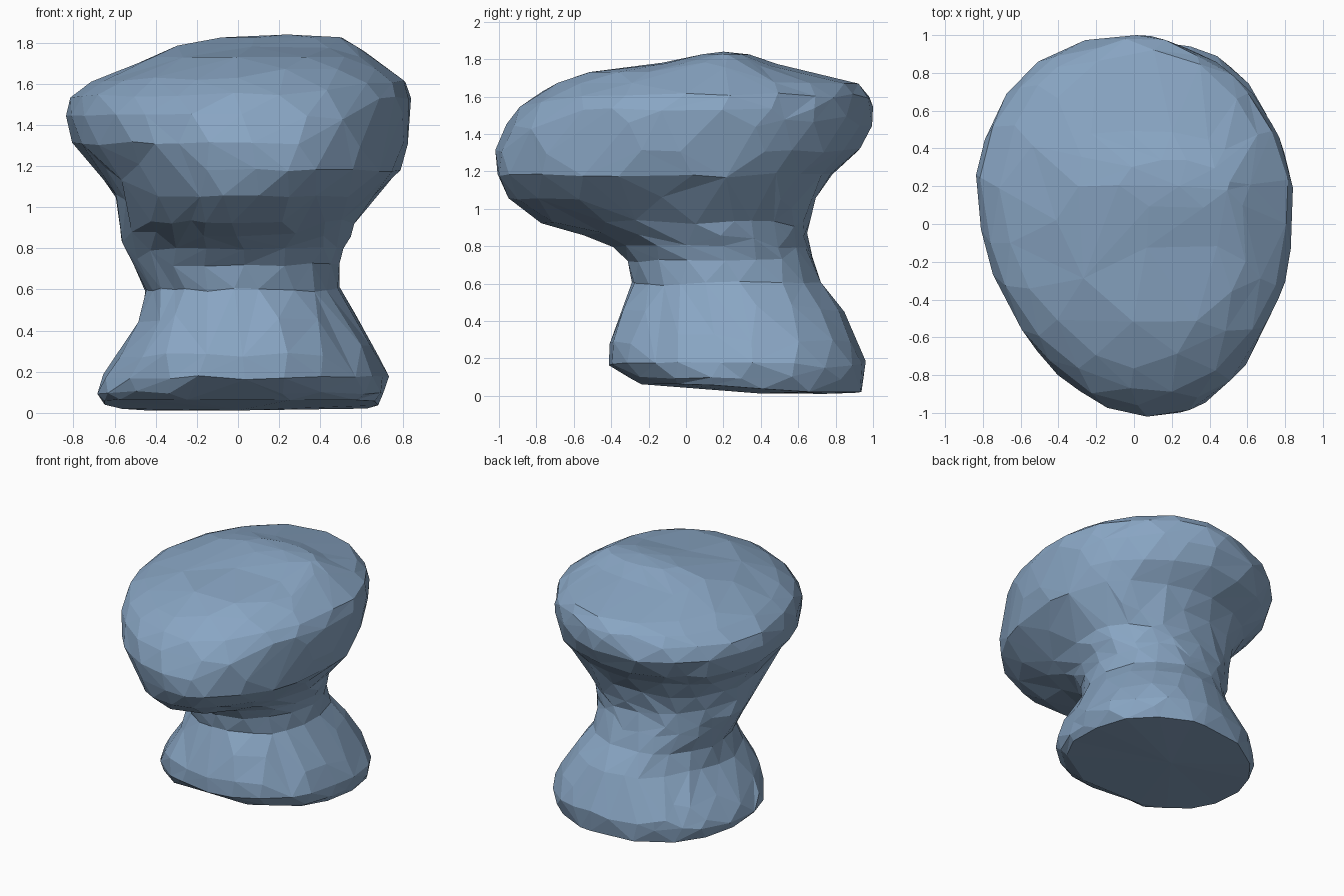
import bpy, bmesh, math, random

if "Cube" in bpy.data.objects:
    bpy.data.objects.remove(bpy.data.objects["Cube"])

random.seed(4)
SEG = 36

# Horizontal sections: z, x left, x right, y front, y back, y of widest point
SECTIONS = [
    (0.05, -0.66, 0.68, -0.24, 0.93, 0.30),
    (0.10, -0.68, 0.71, -0.32, 0.95, 0.30),
    (0.17, -0.66, 0.72, -0.41, 0.95, 0.30),
    (0.28, -0.59, 0.67, -0.41, 0.91, 0.28),
    (0.45, -0.48, 0.58, -0.35, 0.83, 0.25),
    (0.60, -0.45, 0.50, -0.28, 0.73, 0.23),
    (0.72, -0.51, 0.49, -0.31, 0.68, 0.22),
    (0.80, -0.55, 0.51, -0.39, 0.66, 0.20),
    (0.86, -0.57, 0.54, -0.54, 0.65, 0.18),
    (0.93, -0.58, 0.57, -0.79, 0.66, 0.15),
    (1.05, -0.60, 0.67, -0.95, 0.70, 0.15),
    (1.18, -0.69, 0.78, -1.00, 0.78, 0.15),
    (1.31, -0.81, 0.81, -1.00, 0.93, 0.18),
    (1.45, -0.84, 0.83, -0.95, 1.00, 0.20),
    (1.54, -0.81, 0.83, -0.88, 0.99, 0.20),
    (1.61, -0.71, 0.81, -0.79, 0.97, 0.20),
    (1.67, -0.57, 0.73, -0.68, 0.92, 0.20),
    (1.73, -0.43, 0.65, -0.53, 0.66, 0.20),
    (1.775, -0.32, 0.59, -0.16, 0.48, 0.20),
    (1.825, -0.08, 0.50, 0.08, 0.34, 0.21),
]
# Bulge of the four diagonals: back right, back left, front left, front right
FOOT = (0.06, -0.06, 0.06, 0.01)
LOBE = (0.0, 0.0, -0.07, -0.04)
HEAD = (-0.05, -0.01, -0.04, 0.07)

blue = bpy.data.materials.new("slate blue")
blue.diffuse_color = (0.25, 0.38, 0.55, 1)
blue.use_nodes = True
blue.node_tree.nodes["Principled BSDF"].inputs["Base Color"].default_value = blue.diffuse_color


def clamp(v):
    return max(0.0, min(1.0, v))


def bulge(z, quadrant):
    foot = clamp((0.62 - z) / 0.25)
    lobe = clamp(1 - abs(z - 0.93) / 0.15)
    head = clamp((z - 1.0) / 0.2)
    return FOOT[quadrant] * foot + LOBE[quadrant] * lobe + HEAD[quadrant] * head


def ring(bm, i, section):
    z, xl, xr, yf, yb, ym = section
    verts = []
    xc = (xl + xr) / 2
    for k in range(SEG):
        a = 2 * math.pi * (k + 0.5 * (i % 2)) / SEG
        c, s = math.cos(a), math.sin(a)
        quadrant = (0 if c > 0 else 1) if s > 0 else (3 if c > 0 else 2)
        f = 1 + bulge(z, quadrant) * abs(math.sin(2 * a))
        # slightly squared at the back, egg-shaped towards the front
        p = 0.9 if s > 0 else 1.0
        if s <= 0 and z < 0.12:     # sole keeps its front corners
            p = 0.85
        x = xc + f * math.copysign(abs(c) ** p, c) * (xr - xl) / 2
        y = ym + f * (s * (yb - ym) if s > 0 else s * (ym - yf))
        h = z
        if i == 0:                  # sole slopes down to the back
            h = max(0.0, 0.06 - 0.075 * (y + 0.25)) + 0.06 * x * x
            h += 0.1 * max(0, y - 0.75)
        r = 0.010
        verts.append(bm.verts.new((x + random.uniform(-r, r),
                                   y + random.uniform(-r, r),
                                   h + (random.uniform(-r, r) if 0 < z < 1.65 and i else 0))))
    return verts


# One lumpy body: flared foot, waist and overhanging head
bm = bmesh.new()
rings = [ring(bm, i, s) for i, s in enumerate(SECTIONS)]
for i, (lo, hi) in enumerate(zip(rings, rings[1:])):
    for k in range(SEG):
        n = (k + 1) % SEG
        if i % 2 == 0:
            bm.faces.new((lo[k], lo[n], hi[k]))
            bm.faces.new((lo[n], hi[n], hi[k]))
        else:
            bm.faces.new((lo[k], hi[n], hi[k]))
            bm.faces.new((lo[k], lo[n], hi[n]))
for loop, z in ((rings[0], 0.012), (rings[-1], 1.84)):
    mid = bm.verts.new((0.0 if z < 1 else 0.24, 0.4 if z < 1 else 0.2, z))
    for k in range(SEG):
        bm.faces.new((loop[k], loop[(k + 1) % SEG], mid))
bmesh.ops.recalc_face_normals(bm, faces=bm.faces)
mesh = bpy.data.meshes.new("knob_body")
bm.to_mesh(mesh)
bm.free()
mesh.materials.append(blue)
body = bpy.data.objects.new("knob_body", mesh)
bpy.context.collection.objects.link(body)

# Collapse to irregular flat facets
dec = body.modifiers.new("facets", 'DECIMATE')
dec.ratio = 0.45
